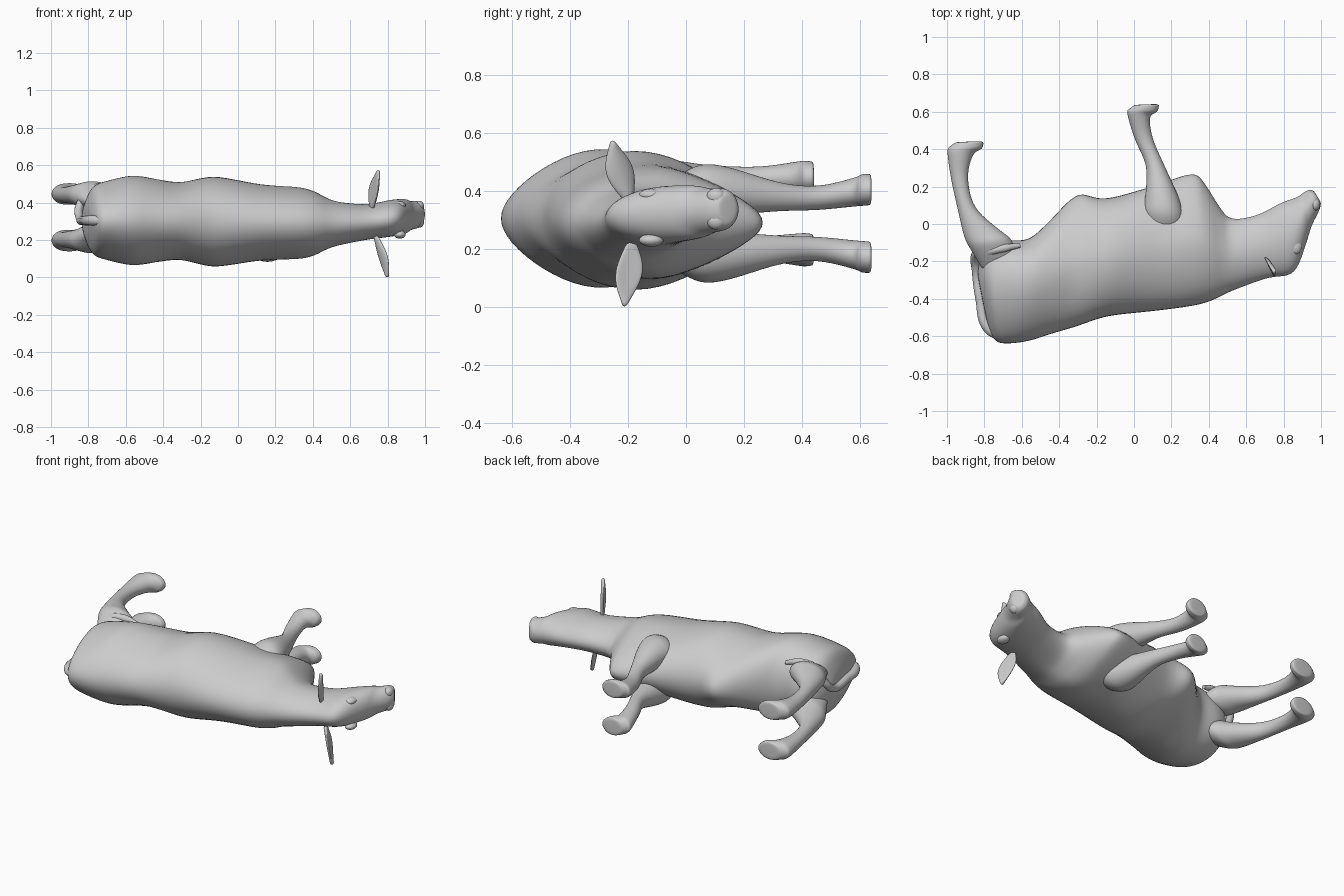
import bpy, bmesh, math
from mathutils import Vector

if "Cube" in bpy.data.objects:
    bpy.data.objects.remove(bpy.data.objects["Cube"])

grey = bpy.data.materials.new("plain_grey")
grey.diffuse_color = (0.6, 0.6, 0.6, 1)
grey.use_nodes = True
grey.node_tree.nodes["Principled BSDF"].inputs["Base Color"].default_value = grey.diffuse_color
SEG = 24


def finish(name, bm, levels=1):
    bmesh.ops.recalc_face_normals(bm, faces=bm.faces)
    me = bpy.data.meshes.new(name)
    bm.to_mesh(me)
    bm.free()
    me.materials.append(grey)
    for p in me.polygons:
        p.use_smooth = True
    ob = bpy.data.objects.new(name, me)
    bpy.context.collection.objects.link(ob)
    if levels:
        mod = ob.modifiers.new("smooth", 'SUBSURF')
        mod.levels = mod.render_levels = levels
    return ob


def spline(rows, steps=3):
    """Flowing curve through the rows."""
    out = []
    for i in range(len(rows) - 1):
        quad = zip(rows[max(i - 1, 0)], rows[i], rows[i + 1], rows[min(i + 2, len(rows) - 1)])
        quad = list(quad)
        for k in range(steps):
            t = k / steps
            out.append([b + .5 * t * (c - a + t * (2 * a - 5 * b + 4 * c - d + t * (3 * (b - c) + d - a)))
                        for a, b, c, d in quad])
    return out + [list(rows[-1])]


def loft(name, rows, pinch=lambda x, u: 0):
    """Each row: edge point a, edge point b, centre z, half width."""
    bm = bmesh.new()
    rings = []
    for ax, ay, bx, by, zc, hz in spline(rows):
        ring = []
        for i in range(SEG):
            t = 2 * math.pi * i / SEG
            u = math.cos(t)
            f = (u + 1) / 2
            w = hz * math.sin(t) * (1 - pinch(ax, u) * abs(u))
            ring.append(bm.verts.new((ax + (bx - ax) * f, ay + (by - ay) * f, zc + w)))
        rings.append(ring)
    for r, s in zip(rings, rings[1:]):
        for i in range(SEG):
            j = (i + 1) % SEG
            bm.faces.new((r[i], r[j], s[j], s[i]))
    for r in (rings[0], rings[-1]):
        c = bm.verts.new(sum((v.co for v in r), Vector()) / SEG)
        for i in range(SEG):
            bm.faces.new((r[i], r[(i + 1) % SEG], c))
    return finish(name, bm)


def ball(name, loc, scale, rot=(0, 0, 0)):
    bm = bmesh.new()
    bmesh.ops.create_uvsphere(bm, u_segments=20, v_segments=12, radius=1)
    ob = finish(name, bm, 0)
    ob.location, ob.scale, ob.rotation_euler = loc, scale, rot
    return ob


def clamp(v):
    return min(1, max(0, v))


def mid_z(x):
    # the neck dips slightly, the head rises
    return .305 - .017 * clamp((x + .5) / 1.0) + .05 * clamp((x - .66) / .34)


def body_pinch(x, u):
    # rump: ridged along the back, full at the thighs; narrow at brisket and udder
    rump = clamp((-.3 - x) / .25)
    if u < 0:
        return .05 + .22 * rump
    return (.05 - .3 * rump + .4 * math.exp(-((x - .35) / .2) ** 2)
            + .25 * math.exp(-((x + .33) / .1) ** 2))


# trunk, neck and head in one skin: back point, belly point, half width
BODY = [
    (-.785, -.53, -.84, -.26, .07),
    (-.745, -.622, -.80, -.135, .175),
    (-.68, -.642, -.70, -.085, .21),
    (-.56, -.627, -.57, -.08, .236),
    (-.45, -.592, -.46, .01, .228),
    (-.32, -.555, -.31, .158, .212),
    (-.20, -.513, -.20, .142, .234),
    (-.10, -.49, -.10, .148, .243),
    (.12, -.467, .12, .212, .207),
    (.32, -.44, .31, .272, .198),
    (.42, -.41, .38, .215, .178),
    (.49, -.375, .45, .105, .142),
    (.56, -.345, .52, .03, .118),
    (.72, -.288, .66, .05, .096),
    (.855, -.262, .78, .112, .10),
    (.922, -.10, .865, .142, .094),
    (.95, -.01, .895, .16, .078),
    (.992, .075, .932, .182, .073),
    (1.0, .115, .962, .177, .05),
]
loft("body", [(a, b, c, d, mid_z(a), h) for a, b, c, d, h in BODY], body_pinch)

# shoulder, foreleg and hoof: back edge, front edge, offset from middle, half width
FORE = [
    (.10, -.08, .22, -.08, .10, .03),
    (.05, .05, .265, .02, .112, .088),
    (.06, .15, .245, .13, .112, .085),
    (.065, .31, .155, .33, .092, .05),
    (.005, .45, .10, .46, .088, .042),
    (-.037, .59, .085, .57, .108, .05),
    (-.025, .615, .125, .60, .115, .055),
    (.002, .637, .135, .642, .117, .054),
]
# thigh, hock, hind cannon and hoof
HIND = [
    (-.80, -.26, -.62, -.22, .08, .04),
    (-.872, -.14, -.65, -.09, .112, .078),
    (-.908, -.07, -.72, -.03, .12, .066),
    (-.943, .08, -.85, .09, .12, .047),
    (-.98, .25, -.888, .25, .12, .042),
    (-.998, .385, -.86, .37, .124, .055),
    (-.985, .415, -.81, .405, .125, .058),
    (-.95, .438, -.805, .443, .125, .054),
]
for side, label in ((1, "upper"), (-1, "lower")):
    loft(label + "_foreleg", [(a, b, c, d, .288 + side * z, h) for a, b, c, d, z, h in FORE])
    loft(label + "_hind_leg", [(a, b, c, d, .322 + side * z, h) for a, b, c, d, z, h in HIND])
    # eye and nostril bumps
    ball(label + "_eye", (.865, -.12, .308 + side * .078), (.032, .042, .022))
    ball(label + "_nostril", (.968, .105, .338 + side * .042), (.027, .034, .03))


# leaf-shaped ears with a shallow cup
def ear(name, base, tip, across):
    base, tip, across = Vector(base), Vector(tip), Vector(across).normalized()
    normal = (tip - base).cross(across).normalized()
    bm = bmesh.new()
    rows = []
    for k in range(9):
        t = k / 8
        w = .006 + .012 * (1 - t) + .044 * math.sin(math.pi * t) ** 1.2
        ring = []
        for i in range(12):
            u, v = math.cos(i * math.pi / 6), math.sin(i * math.pi / 6)
            p = base.lerp(tip, t) + across * w * u + normal * (.012 * v + .2 * w * u * u)
            ring.append(bm.verts.new(p))
        rows.append(ring)
    for r, s in zip(rows, rows[1:]):
        for i in range(12):
            j = (i + 1) % 12
            bm.faces.new((r[i], r[j], s[j], s[i]))
    bm.faces.new(rows[0])
    bm.faces.new(rows[-1])
    return finish(name, bm)


ear("upper_ear", (.715, -.195, .365), (.752, -.255, .575), (-.5, 1, .2))
ear("lower_ear", (.735, -.19, .225), (.80, -.212, .0), (-.5, 1, .1))

# tail running down the rump, tuft swept across the upper thigh
cu = bpy.data.curves.new("tail", 'CURVE')
cu.dimensions = '3D'
cu.bevel_depth = 1
cu.bevel_resolution = 4
cu.use_fill_caps = True
sp = cu.splines.new('BEZIER')
path = [(-.71, -.605, .305, .026), (-.785, -.55, .305, .028), (-.823, -.40, .305, .025),
        (-.845, -.25, .315, .022), (-.848, -.165, .38, .022), (-.79, -.15, .465, .022),
        (-.70, -.13, .485, .022), (-.61, -.115, .465, .012)]
sp.bezier_points.add(len(path) - 1)
for bp, (x, y, z, r) in zip(sp.bezier_points, path):
    bp.co = (x, y, z)
    bp.radius = r
    bp.handle_left_type = bp.handle_right_type = 'AUTO'
cu.materials.append(grey)
bpy.context.collection.objects.link(bpy.data.objects.new("tail", cu))
